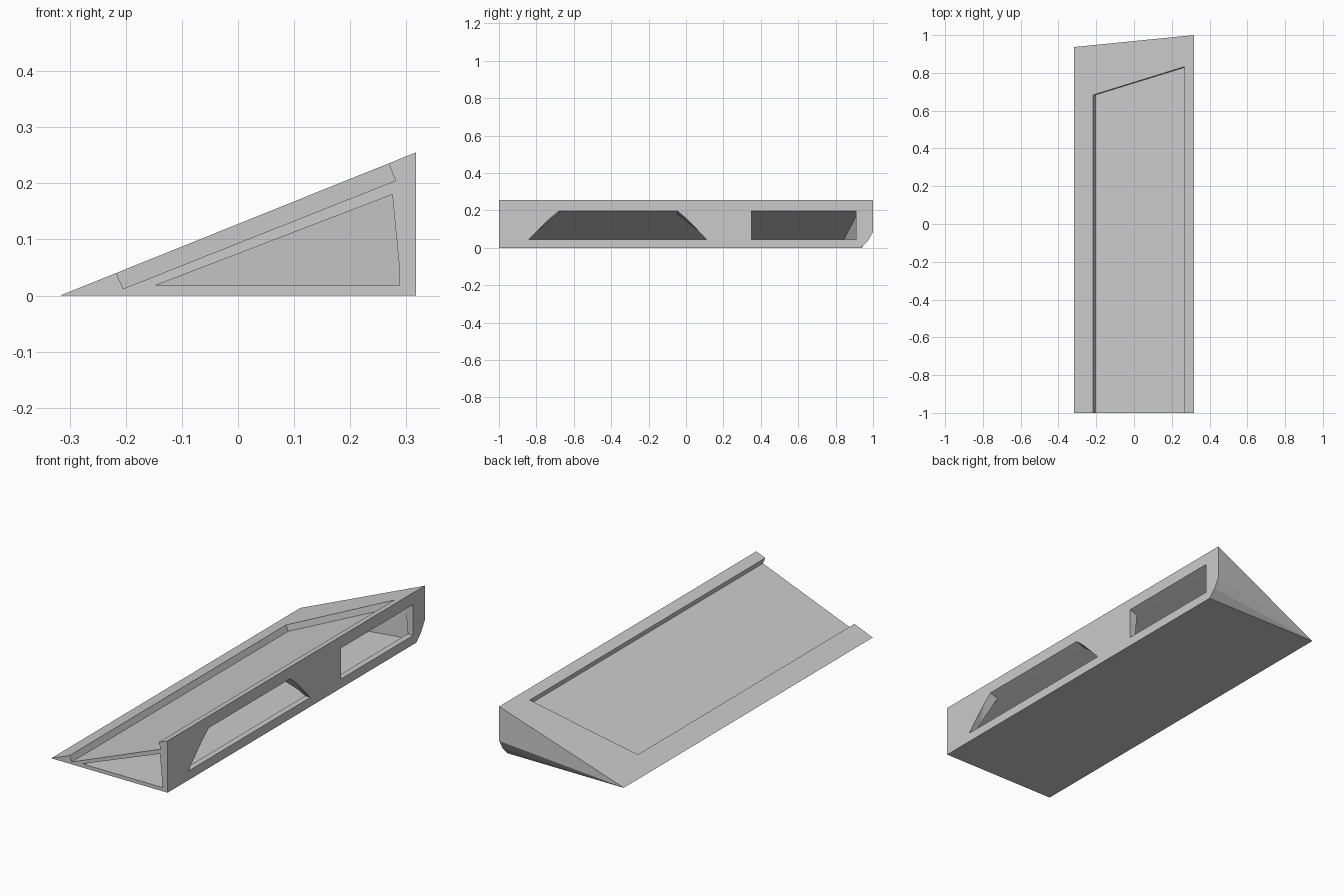
import bpy, bmesh

cube = bpy.data.objects.get("Cube")
if cube:
    bpy.data.objects.remove(cube, do_unlink=True)

grey = bpy.data.materials.new("plain grey")
grey.use_nodes = True
grey.diffuse_color = (0.6, 0.6, 0.6, 1)
grey.node_tree.nodes["Principled BSDF"].inputs["Base Color"].default_value = (0.6, 0.6, 0.6, 1)


def hull(name, points):
    """Convex solid around a few corner points."""
    bm = bmesh.new()
    for p in points:
        bm.verts.new(p)
    bmesh.ops.convex_hull(bm, input=bm.verts)
    bmesh.ops.dissolve_limit(bm, angle_limit=0.002, verts=bm.verts, edges=bm.edges)
    bmesh.ops.recalc_face_normals(bm, faces=bm.faces)
    mesh = bpy.data.meshes.new(name)
    bm.to_mesh(mesh)
    bm.free()
    mesh.materials.append(grey)
    obj = bpy.data.objects.new(name, mesh)
    bpy.context.collection.objects.link(obj)
    return obj


def cut(target, cutter):
    mod = target.modifiers.new(cutter.name, 'BOOLEAN')
    mod.operation = 'DIFFERENCE'
    mod.solver = 'EXACT'
    mod.object = cutter
    bpy.context.view_layer.objects.active = target
    bpy.ops.object.modifier_apply(modifier=mod.name)
    bpy.data.objects.remove(cutter, do_unlink=True)


# Wedge body with a rounded undercut at the tall back corner
W, H = 0.317, 0.255
body = hull("wedge_body", [
    (-W, -1, 0), (W, -1, 0), (W, -1, H),
    (-W, 0.937, 0), (W, 1, H), (W, 1, 0.085), (W, 0.972, 0.037), (W, 0.935, 0)])

# Shallow tray in the sloping top, open at the front, slanted at the back
tray = []
for x, z, back in ((-0.205, 0.012, 0.683), (0.281, 0.205, 0.833)):
    for lift in (0, 1.5):
        px, pz = x - 0.0124 * lift, z + 0.03 * lift
        tray += [(px, -1.1, pz), (px, back, pz)]
cut(body, hull("tray_cutter", tray))

# Long triangular hollow, open at the front
hollow = []
for x, z in ((-0.147, 0.018), (0.288, 0.018), (0.288, 0.045), (0.275, 0.18)):
    hollow += [(x, -1.1, z), (x, 0.86 + 0.2 * x, z)]
cut(body, hull("hollow_cutter", hollow))

# Windows through the tall side; their heads follow the slope
for name, low, high in (("long_window", (-0.84, 0.11), (-0.68, -0.045)),
                        ("back_window", (0.35, 0.91), (0.35, 0.91))):
    pts = []
    for x, head in ((0.265, 0.176), (0.34, 0.206)):
        pts += [(x, y, 0.045) for y in low] + [(x, y, head) for y in high]
    cut(body, hull(name, pts))
